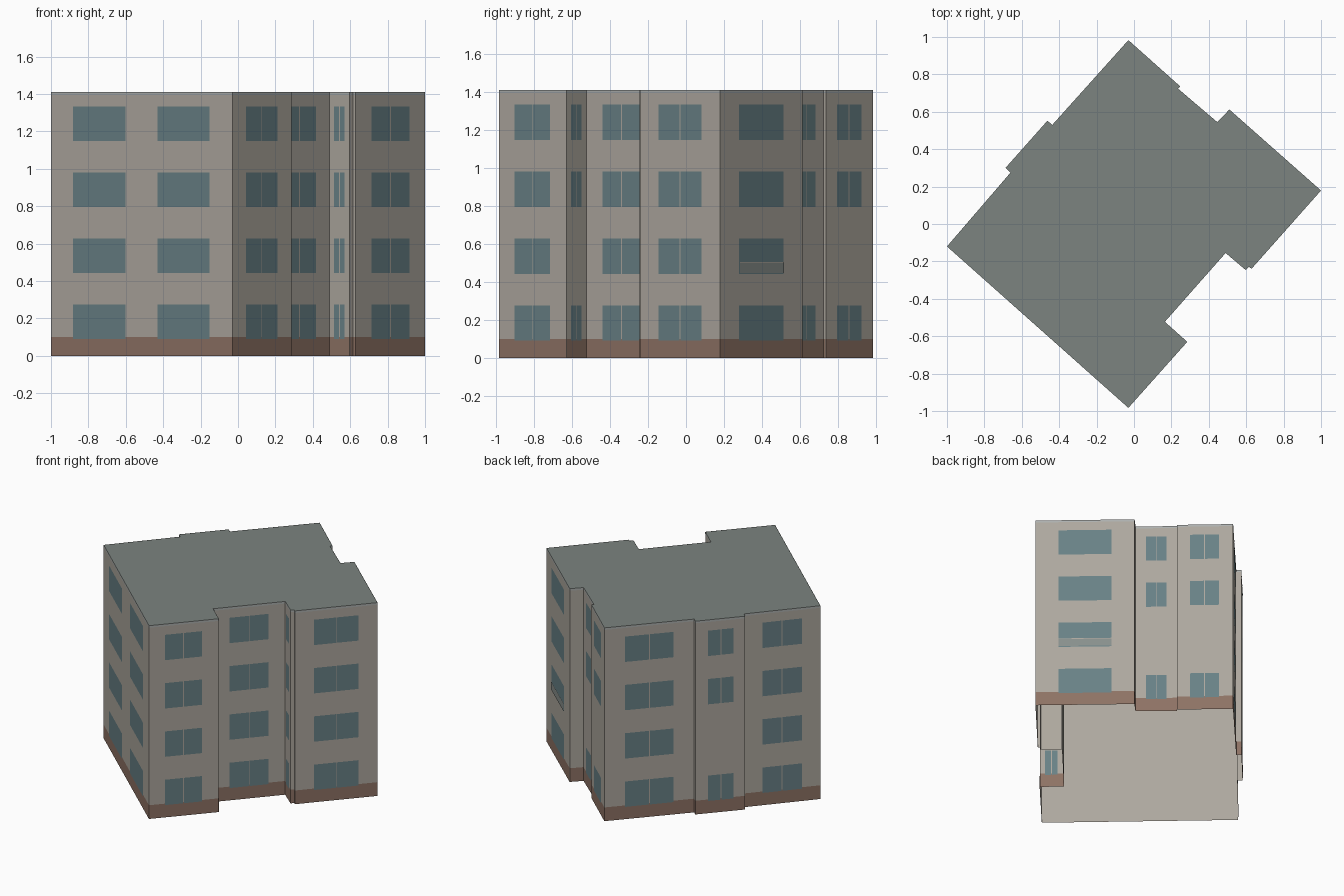
import bpy, bmesh
from mathutils import Vector

if "Cube" in bpy.data.objects:
    bpy.data.objects.remove(bpy.data.objects["Cube"])


def mat(name, col):
    m = bpy.data.materials.new(name)
    m.diffuse_color = (*col, 1)
    m.use_nodes = True
    m.node_tree.nodes["Principled BSDF"].inputs["Base Color"].default_value = m.diffuse_color
    return m


wall_mat = mat("wall", (0.42, 0.39, 0.345))
plinth_mat = mat("plinth", (0.27, 0.17, 0.13))
glass_mat = mat("glass", (0.14, 0.22, 0.24))
trim_mat = mat("trim", (0.42, 0.44, 0.43))
roof_mat = mat("roof", (0.2, 0.23, 0.215))
panel_mat = mat("balcony", (0.25, 0.28, 0.265))

# Footprint corners, counter-clockwise
corners = [Vector(p) for p in [
    (-1, -.12), (-.03, -.983), (.285, -.63), (.165, -.523), (.49, -.155),
    (.597, -.246), (.615, -.228), (.628, -.24), (1, .179), (.51, .612),
    (.445, .545), (.235, .724), (.247, .736), (-.03, .983), (-.437, .53),
    (-.463, .552), (-.687, .30), (-.66, .275)]]
N = len(corners)

ALL, SKIP = (0, 1, 2, 3), (0, 2, 3)
# Wall index -> window spans along it (start, end, has mullion, storeys)
windows = {
    0: [(.124, .412, False, ALL), (.588, .876, False, ALL)],
    1: [(.23, .76, True, ALL)],
    2: [(.22, .74, True, SKIP)],
    3: [(.23, .77, True, ALL)],
    4: [(.24, .76, True, ALL)],
    7: [(.23, .77, True, ALL)],
    8: [(.23, .77, False, ALL)],
    10: [(.25, .75, True, SKIP)],
    12: [(.23, .75, True, SKIP)],
    13: [(.23, .77, True, ALL)],
    15: [(.25, .77, True, SKIP)],
    17: [(.24, .76, True, ALL)],
}
HEIGHT, PLINTH_TOP, TRIM_Z = 1.41, .1, 1.395


def wall_quad(bm, i, s, e, z0, z1, gap=0.0):
    # Upright outward-facing quad on wall i, standing proud by gap
    a, b = corners[i], corners[(i + 1) % N]
    out = Vector((b.y - a.y, a.x - b.x)).normalized() * gap
    p, q = a.lerp(b, s) + out, a.lerp(b, e) + out
    return bm.faces.new([bm.verts.new((v.x, v.y, z)) for v, z in
                         ((p, z0), (q, z0), (q, z1), (p, z1))])


def add_object(name, bm, m):
    bmesh.ops.remove_doubles(bm, verts=bm.verts, dist=1e-5)
    bm.normal_update()
    me = bpy.data.meshes.new(name)
    bm.to_mesh(me)
    bm.free()
    me.materials.append(m)
    ob = bpy.data.objects.new(name, me)
    bpy.context.collection.objects.link(ob)
    return ob


def band(name, z0, z1, gap, m):
    # Strip running round the whole footprint
    bm = bmesh.new()
    for i in range(N):
        wall_quad(bm, i, 0, 1, z0, z1, gap)
    add_object(name, bm, m)


# Walls (open below), plinth and top trim
band("walls", 0, HEIGHT, 0, wall_mat)
band("plinth", 0, PLINTH_TOP, .001, plinth_mat)
band("top_trim", TRIM_Z, HEIGHT, .001, trim_mat)

# Flat roof
bm = bmesh.new()
bm.faces.new([bm.verts.new((c.x, c.y, HEIGHT)) for c in corners])
add_object("roof", bm, roof_mat)

# Window panes, split in two where there is a mullion
bm = bmesh.new()
for i, spans in windows.items():
    half = .003 / (corners[(i + 1) % N] - corners[i]).length
    for s, e, mullion, rows in spans:
        mid = (s + e) / 2
        panes = [(s, mid - half), (mid + half, e)] if mullion else [(s, e)]
        for r in rows:
            z = .09 + .3525 * r
            for p, q in panes:
                wall_quad(bm, i, p, q, z, z + .185, .002)
add_object("windows", bm, glass_mat)

# Shallow balcony panel and rail in front of one second-storey window
bm = bmesh.new()
wall_quad(bm, 8, .23, .77, .447, .5, .006)
add_object("balcony_panel", bm, panel_mat)
bm = bmesh.new()
wall_quad(bm, 8, .23, .77, .5, .505, .006)
add_object("balcony_rail", bm, wall_mat)
